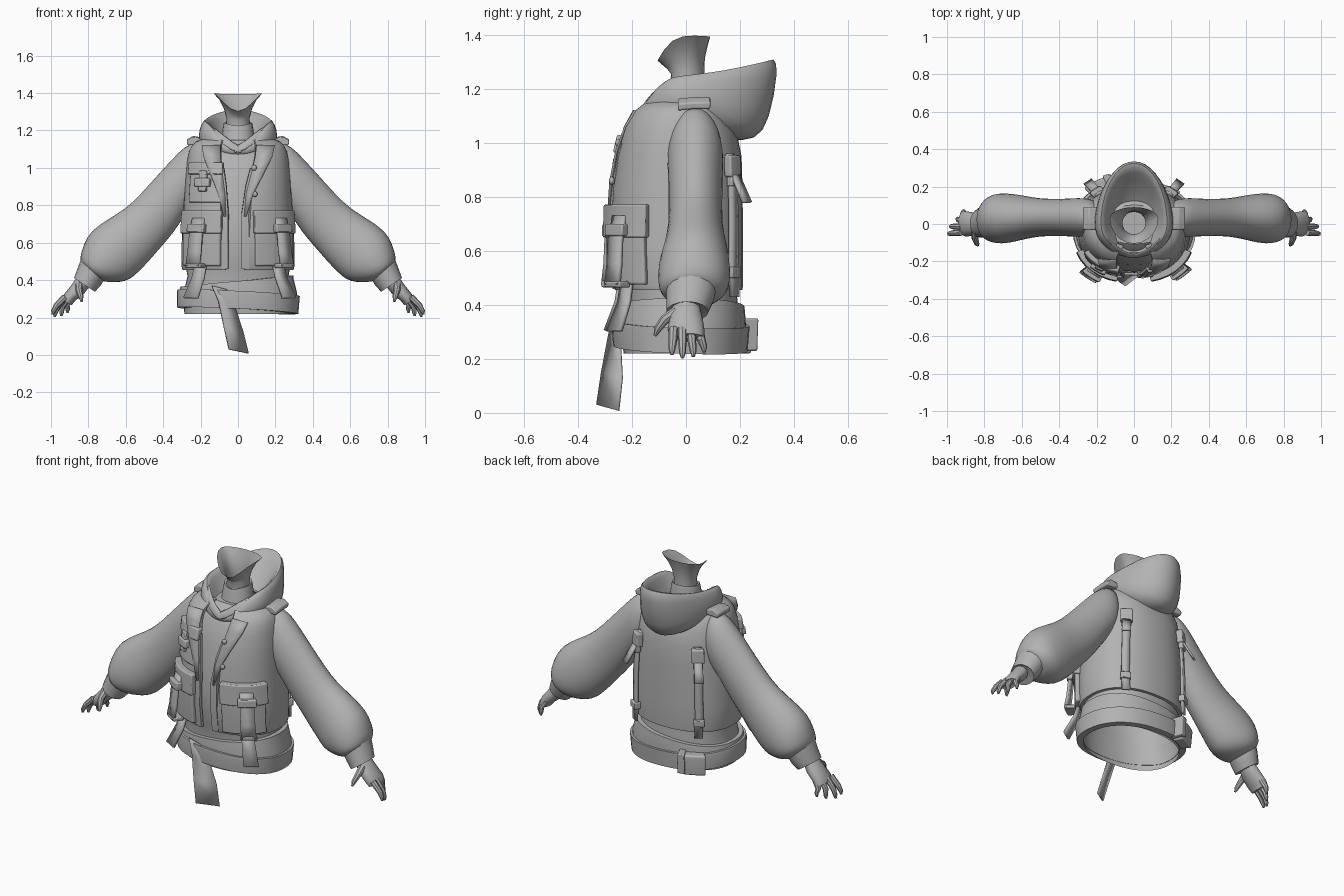
import bpy, bmesh, math
from mathutils import Vector

if "Cube" in bpy.data.objects:
    bpy.data.objects.remove(bpy.data.objects["Cube"])

TAU = 2 * math.pi
grey = bpy.data.materials.new("cloth grey")
grey.diffuse_color = (0.45, 0.45, 0.45, 1)
grey.use_nodes = True
grey.node_tree.nodes["Principled BSDF"].inputs["Base Color"].default_value = grey.diffuse_color

# Torso outline: height, half width, front y, back y
BODY = [(.20, .295, -.24, .20), (.32, .305, -.25, .21), (.42, .28, -.24, .20), (.47, .295, -.265, .205),
        (.62, .295, -.278, .205), (.80, .285, -.272, .205), (.95, .275, -.252, .20), (1.05, .265, -.228, .18),
        (1.11, .25, -.205, .145), (1.14, .22, -.165, .12), (1.18, .12, -.11, .08)]
YC = -.03


def S(a, z, off=0.0):
    """Point on the torso at angle a (0 = front, +x first), height z, pushed out by off."""
    z0 = min(max(z, BODY[0][0]), BODY[-1][0])
    for p, q in zip(BODY, BODY[1:]):
        if z0 <= q[0]:
            t = (z0 - p[0]) / (q[0] - p[0])
            rx, yf, yb = [p[i] + (q[i] - p[i]) * t for i in (1, 2, 3)]
            break
    s, c = math.sin(a), math.cos(a)
    ry = (YC - yf if c > 0 else yb - YC) + off
    return Vector(((rx + off) * math.copysign(abs(s) ** .88, s), YC - ry * math.copysign(abs(c) ** .88, c), z))


def ang(x, rx=.285):
    return math.copysign(math.asin(min(1, abs(x) / rx) ** (1 / .88)), x)


def finish(name, verts, faces, angle=40, sub=0, solid=0, bevel=0):
    me = bpy.data.meshes.new(name)
    me.from_pydata([tuple(v) for v in verts], [], faces)
    bm = bmesh.new()
    bm.from_mesh(me)
    bmesh.ops.remove_doubles(bm, verts=bm.verts, dist=1e-5)
    bmesh.ops.recalc_face_normals(bm, faces=bm.faces)
    bm.to_mesh(me)
    bm.free()
    me.materials.append(grey)
    ob = bpy.data.objects.new(name, me)
    bpy.context.collection.objects.link(ob)
    if solid:
        m = ob.modifiers.new("thickness", 'SOLIDIFY')
        m.thickness, m.offset = solid, 0
    if bevel:
        m = ob.modifiers.new("soft edge", 'BEVEL')
        m.width, m.segments = bevel, 2
    if sub:
        ob.modifiers.new("smooth", 'SUBSURF').levels = sub
        ob.modifiers["smooth"].render_levels = sub
    bpy.ops.object.select_all(action='DESELECT')
    ob.select_set(True)
    bpy.context.view_layer.objects.active = ob
    bpy.ops.object.shade_smooth_by_angle(angle=math.radians(angle))
    return ob


def loft(name, rings, caps=(True, True), **kw):
    n = len(rings[0])
    f = [(i * n + j, i * n + (j + 1) % n, (i + 1) * n + (j + 1) % n, (i + 1) * n + j)
         for i in range(len(rings) - 1) for j in range(n)]
    if caps[0]:
        f.append(tuple(range(n)))
    if caps[1]:
        f.append(tuple((len(rings) - 1) * n + j for j in range(n)))
    return finish(name, [v for r in rings for v in r], f, **kw)


def patch(name, a0, a1, zs, o0, o1, na=6, tilt=lambda a: 0, **kw):
    """Panel wrapped on the torso between two angles (numbers or functions of height)."""
    val = lambda a, z: a(z) if callable(a) else a
    rings = []
    for k in range(na + 1):
        al = lambda z: val(a0, z) + (val(a1, z) - val(a0, z)) * k / na
        rings.append([S(al(z), z + tilt(al(z)), o1) for z in zs] +
                     [S(al(z), z + tilt(al(z)), o0) for z in reversed(zs)])
    return loft(name, rings, **kw)


def ribbon(name, pairs, thick=.012, **kw):
    v = [p for pr in pairs for p in pr]
    f = [(2 * i, 2 * i + 1, 2 * i + 3, 2 * i + 2) for i in range(len(pairs) - 1)]
    return finish(name, v, f, solid=thick, **kw)


def oval(name, rows, n=24, caps=(False, False), **kw):
    """Loft of rings given as half width and (y, z) at front, side and back; the front dips to a V."""
    rings = []
    for rx, fr, sd, bk in rows:
        ring = []
        for j in range(n):
            c, s = math.cos(TAU * j / n), math.sin(TAU * j / n)
            e, p = (bk, 1.4) if c > 0 else (fr, 3)
            ring.append((rx * s, sd[0] + (e[0] - sd[0]) * abs(c), sd[1] + (e[1] - sd[1]) * abs(c) ** p))
        rings.append(ring)
    return loft(name, rings, caps, **kw)


def limb(name, sx, rows, n=14, k=1.0, **kw):
    """Loft of rings given by upper and lower edge points (x, z) plus y centre and y radius."""
    rings = []
    for ux, uz, lx, lz, yc, ry in rows:
        ring = []
        for j in range(n):
            c, s = k * math.cos(TAU * j / n), k * math.sin(TAU * j / n)
            ring.append((sx * ((ux + lx) / 2 + (ux - lx) / 2 * c), yc + ry * s, (uz + lz) / 2 + (uz - lz) / 2 * c))
        rings.append(ring)
    return loft(name, rings, **kw)


def tube(name, pts, radii, n=8):
    rings = []
    for i, p in enumerate(pts):
        d = (Vector(pts[min(i + 1, len(pts) - 1)]) - Vector(pts[max(i - 1, 0)])).normalized()
        u = d.cross(Vector((0, 1, 0))).normalized()
        w = d.cross(u)
        rings.append([Vector(p) + radii[i] * (u * math.cos(TAU * j / n) + w * math.sin(TAU * j / n)) for j in range(n)])
    return loft(name, rings)


# Shirt body under the vest, open at the hem
loft("shirt", [[S(TAU * j / 40, z, o) for j in range(40)] for z, o in
               ((.22, -.01), (.27, -.01), (.34, -.01), (.42, -.01), (.47, -.016), (.7, -.022), (.95, -.035),
                (1.06, -.045), (1.11, -.055), (1.15, -.045))], caps=(False, True))


# Open vest: edges of the front opening by height
def gap(z, low, high):
    t = min(1, max(0, (z - .82) / .3))
    return ang(low + (high - low) * t)


right_edge = lambda z: gap(z, .035, .115)
left_edge = lambda z: gap(z, -.065, -.11)
patch("vest", right_edge, lambda z: left_edge(z) + TAU, (.455, .47, .6, .72, .84, .95, 1.04, 1.09, 1.12, 1.14, 1.165),
      -.012, .006, na=44)
for edge, sg in ((right_edge, 1), (left_edge, -1)):
    # Lapel and front band along the opening
    ribbon("lapel", [(S(edge(z) - sg * .01, z, .01), S(edge(z) + sg * w, z, .014 + w * .08))
                     for z, w in ((.74, .02), (.86, .10), (.97, .2), (1.06, .3), (1.12, .36))], .008)
    patch("front_band", lambda z: edge(z) - sg * .05, lambda z: edge(z) + sg * .06, (.46, .6, .75, .9, 1.0), -.005, .012, na=2)

# Waist wrap in two slanted bands
patch("waist_wrap_upper", 0, TAU, (.28, .31, .375, .395), -.012, .014, na=36, tilt=lambda a: .03 * math.sin(a), caps=(False, False))
patch("waist_wrap_lower", 0, TAU, (.225, .24, .305, .32), -.012, .026, na=36, tilt=lambda a: .02 * math.sin(a + 2.6) + .012,
      caps=(False, False))
patch("wrap_knot", math.pi + .38, math.pi + .78, (.22, .24, .32, .34), .0, .06, bevel=.008)
patch("wrap_loop", math.pi + .3, math.pi + .42, (.23, .35), .0, .075, na=2, bevel=.006)
V = Vector
ribbon("hanging_tail", [(V((-.14, -.262, .37)), V((-.06, -.265, .35))), (V((-.105, -.285, .29)), V((-.025, -.245, .28))),
                        (V((-.075, -.312, .15)), V((.025, -.237, .13))), (V((-.048, -.33, .03)), V((.055, -.25, .008)))], .008)

# Front pockets with flaps, straps and clips
for sg in (-1, 1):
    a0, a1 = sg * ang(.085), sg * ang(.262)
    am = sg * ang(.185 if sg < 0 else .2)
    patch("lower_pocket", a0, a1, (.475, .49, .64, .74), -.005, .03, bevel=.008)
    patch("pocket_flap", a0 - sg * .02, a1 + sg * .04, (.65, .67, .75, .772), -.005, .04, bevel=.006)
    ribbon("pocket_strap", [(S(am - .13, z, o), S(am + .13, z, o)) for z, o in
                            ((.73, .038), (.64, .056), (.55, .066), (.475, .082))], .014)
    ribbon("pocket_strap_end", [(S(am - .13, z, o), S(am + .13, z, o)) for z, o in ((.49, .01), (.41, .05), (.305, .088))], .014)
    patch("strap_clip", am - .17, am + .17, (.655, .70), .03, .07, na=3, bevel=.006)
    patch("strap_stop", am - .15, am + .15, (.465, .488), .03, .088, na=3, bevel=.006)
patch("chest_pocket", -ang(.25), -ang(.085), (.815, .83, .95, 1.0), -.005, .02, bevel=.007)
patch("chest_flap", -ang(.255), -ang(.08), (.965, .98, 1.03), -.005, .03, bevel=.006)
patch("chest_clip", -ang(.21), -ang(.14), (.90, .945), .01, .044, na=3, bevel=.006)
patch("chest_tab", -ang(.193), -ang(.157), (.875, .985), .01, .038, na=2, bevel=.004)

# Buttons
for z in (.86, 1.0):
    p = S(ang(.085), z, .018)
    bpy.ops.mesh.primitive_uv_sphere_add(segments=12, ring_count=8, radius=.015, location=p)
    ob = bpy.context.object
    ob.name = "button"
    ob.scale.y = .7
    ob.data.materials.append(grey)
    bpy.ops.object.shade_smooth()

# Back straps with clips
for sg in (-1, 1):
    a = math.pi - sg * .68
    ribbon("back_strap", [(S(a - .085, z, o), S(a + .085, z, o)) for z, o in
                          ((.96, .012), (.88, .022), (.7, .024), (.55, .022), (.43, .032))], .014)
    patch("back_clip", a - .13, a + .13, (.875, .90, .94, .955), .005, .04, na=3, bevel=.006)
    patch("back_clip_tip", a - .1, a + .1, (.84, .88), .01, .038, na=3, bevel=.005)
    patch("back_strap_end", a - .11, a + .11, (.50, .54), .005, .04, na=3, bevel=.005)
    ribbon("loose_strap_end", [(S(a - .08, z, o), S(a + .08, z, o)) for z, o in ((.88, .035), (.83, .06), (.78, .085))], .012)

# Lowered hood
oval("hood", [(.16, (-.15, 1.06), (0, 1.08), (.16, 1.01)), (.205, (-.18, 1.07), (0, 1.12), (.265, 1.005)),
              (.218, (-.185, 1.085), (0, 1.175), (.315, 1.08)), (.2, (-.178, 1.105), (0, 1.235), (.348, 1.27)),
              (.18, (-.155, 1.115), (0, 1.258), (.335, 1.325)), (.158, (-.14, 1.10), (0, 1.235), (.29, 1.295)),
              (.13, (-.12, 1.08), (0, 1.18), (.20, 1.19)), (.075, (-.08, 1.06), (0, 1.10), (.09, 1.12))], n=20, sub=1, angle=60)
# Crossed hood front edges
for sg in (-1, 1):
    ribbon("hood_front_edge", [(V((-sg * .035, -.183, 1.07)), V((-sg * .02, -.165, 1.115))),
                               (V((sg * .04, -.183, 1.09)), V((sg * .03, -.155, 1.14))),
                               (V((sg * .11, -.15, 1.145)), V((sg * .09, -.125, 1.19))),
                               (V((sg * .175, -.07, 1.21)), V((sg * .15, -.055, 1.235)))], .014, sub=1)

# Neck, open at the top, and shirt collar
oval("neck", [(.085, (-.08, 1.05), (0, 1.05), (.07, 1.05)), (.068, (-.065, 1.18), (0, 1.18), (.065, 1.18)),
              (.062, (-.055, 1.255), (.005, 1.265), (.068, 1.27)), (.075, (-.07, 1.275), (.01, 1.315), (.07, 1.315)),
              (.10, (-.088, 1.29), (.02, 1.365), (.08, 1.36)), (.13, (-.105, 1.305), (.03, 1.398), (.09, 1.395))], n=20, angle=60)
oval("neck_collar", [(.10, (-.10, 1.08), (0, 1.08), (.09, 1.08)), (.08, (-.078, 1.2), (0, 1.22), (.08, 1.23)),
                     (.076, (-.072, 1.225), (0, 1.24), (.076, 1.25)), (.064, (-.06, 1.22), (0, 1.235), (.066, 1.24))], n=20)

for sx, side in ((1, "right"), (-1, "left")):
    # Puffy sleeve
    limb(side + "_sleeve", sx, [(.17, 1.13, .2, .82, .035, .085), (.25, 1.135, .25, .79, .035, .10), (.31, 1.09, .285, .75, .035, .103),
                                (.41, .98, .345, .655, .035, .097), (.53, .845, .43, .56, .035, .098), (.60, .78, .48, .50, .035, .105),
                                (.69, .725, .54, .44, .035, .12), (.79, .66, .58, .405, .03, .132), (.825, .585, .63, .39, .03, .132),
                                (.845, .52, .69, .39, .025, .118), (.838, .485, .74, .395, .015, .08)], n=16, k=1.04, sub=1, angle=60)
    limb(side + "_cuff", sx, [(.835, .525, .70, .425, .02, .095), (.855, .47, .735, .37, .015, .088), (.877, .412, .765, .338, .005, .078),
                              (.865, .412, .778, .348, .005, .065)], n=16)
    # Hand
    limb(side + "_palm", sx, [(.855, .425, .79, .37, .0, .05), (.89, .375, .825, .325, 0, .062), (.93, .325, .87, .29, 0, .068),
                              (.94, .295, .89, .265, .005, .062)], n=12, angle=60)
    for nm, y0, y1, bx, tx, tz in (("index", -.046, -.052, .925, .99, .215), ("middle", -.014, -.013, .92, .98, .203),
                                   ("ring", .018, .027, .905, .945, .208), ("little", .048, .067, .89, .912, .225)):
        mid = (sx * ((bx + tx) / 2 + .014), (y0 + y1) / 2, (.295 + tz) / 2 + .008)
        tube(side + "_" + nm + "_finger", [(sx * bx, y0, .31), mid, (sx * (tx - .002), y1, tz + .018), (sx * tx, y1, tz)],
             (.018, .0155, .012, .006))
    tube(side + "_thumb", [(sx * .85, -.035, .375), (sx * .85, -.08, .345), (sx * .84, -.105, .31), (sx * .835, -.115, .285)],
         (.022, .018, .014, .006))
    # Shoulder tab
    loft(side + "_shoulder_tab", [[(sx * x, y, z + dz) for x, z in ((.185, 1.155), (.24, 1.165), (.275, 1.145), (.27, 1.12), (.185, 1.125))]
                                  for y, dz in ((-.03, 0), (.03, .006), (.09, .006))], bevel=.006)
